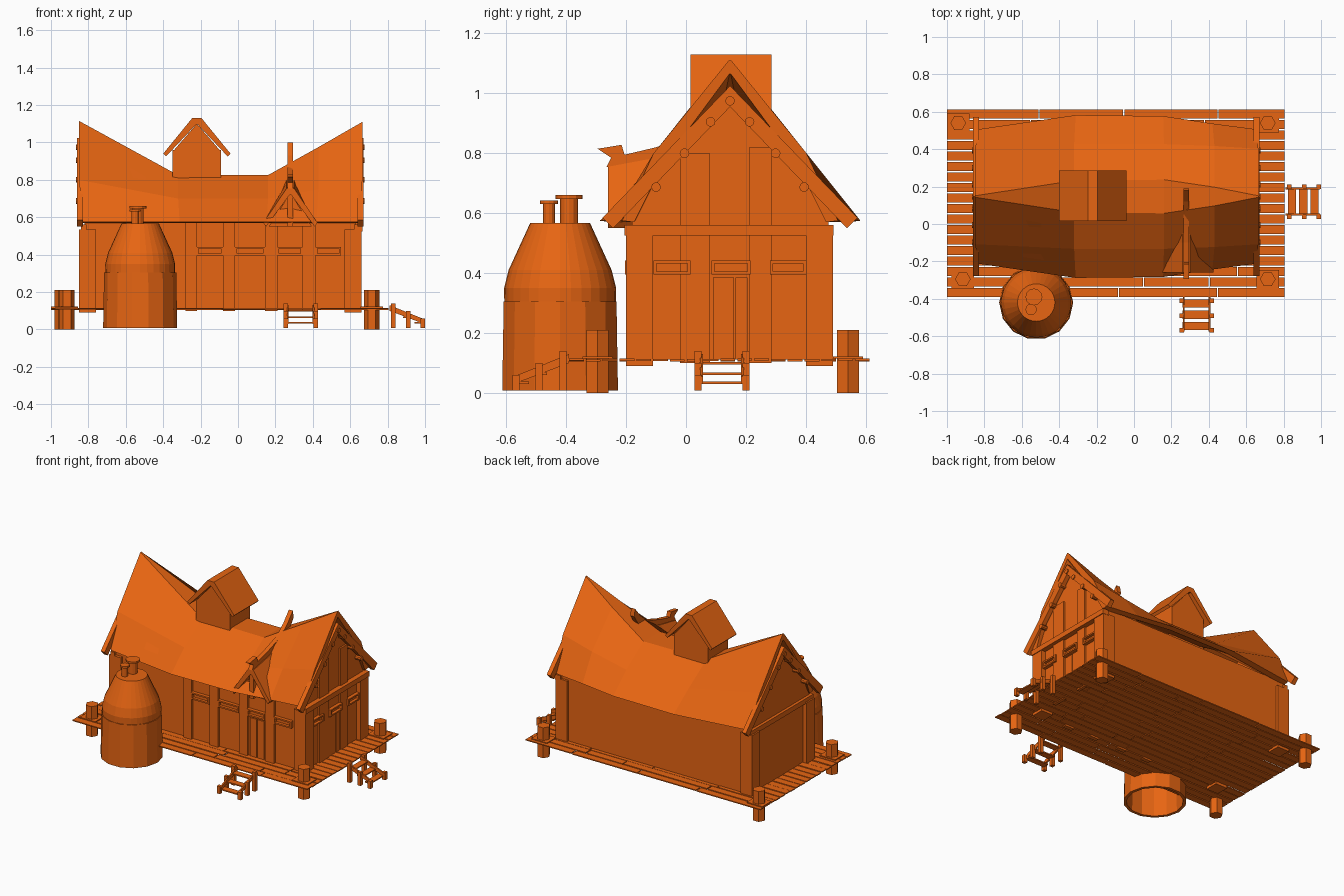
import bpy, bmesh, math, random
from mathutils import Vector

random.seed(4)
if "Cube" in bpy.data.objects:
    bpy.data.objects.remove(bpy.data.objects["Cube"], do_unlink=True)

ORANGE = (0.8, 0.13, 0.006, 1)
wood = bpy.data.materials.new("orange_wood")
wood.use_nodes = True
wood.diffuse_color = ORANGE
wood.node_tree.nodes["Principled BSDF"].inputs["Base Color"].default_value = ORANGE


def make(name, bm):
    bmesh.ops.recalc_face_normals(bm, faces=bm.faces)
    mesh = bpy.data.meshes.new(name)
    bm.to_mesh(mesh)
    bm.free()
    mesh.materials.append(wood)
    ob = bpy.data.objects.new(name, mesh)
    bpy.context.collection.objects.link(ob)
    return ob


def add_loft(bm, rings, loop=False):
    rows = [[bm.verts.new(p) for p in ring] for ring in rings]
    n = len(rows[0])
    pairs = list(zip(rows, rows[1:]))
    if loop:
        pairs.append((rows[-1], rows[0]))
    for a, b in pairs:
        for i in range(n):
            j = (i + 1) % n
            bm.faces.new((a[i], a[j], b[j], b[i]))
    if not loop:
        bm.faces.new(rows[0])
        bm.faces.new(rows[-1])


def loft(name, rings, loop=False):
    bm = bmesh.new()
    add_loft(bm, rings, loop)
    return make(name, bm)


def prism_rings(axis, pts, a, b):
    place = {"x": lambda p, q, d: (d, p, q), "y": lambda p, q, d: (p, d, q)}[axis]
    return [[place(p, q, d) for p, q in pts] for d in (a, b)]


def prism(name, axis, pts, a, b):
    return loft(name, prism_rings(axis, pts, a, b))


def add_box(bm, x0, x1, y0, y1, z0, z1):
    add_loft(bm, [[(x0, y0, z), (x1, y0, z), (x1, y1, z), (x0, y1, z)] for z in (z0, z1)])


def box(name, *limits):
    bm = bmesh.new()
    add_box(bm, *limits)
    return make(name, bm)


def ring(cx, cy, r, z, n, turn=0):
    return [(cx + r * math.cos(turn + math.tau * i / n),
             cy + r * math.sin(turn + math.tau * i / n), z) for i in range(n)]


def lathe(name, cx, cy, profile, n, loop=False):
    return loft(name, [ring(cx, cy, r, z, n) for r, z in profile], loop)


# Deck of long planks with staggered joints
bm = bmesh.new()
rows = 18
step = 1.01 / rows
for i in range(rows):
    y = -0.39 + i * step
    cuts = [-1, random.uniform(-.6, -.4), random.uniform(-.1, .1), random.uniform(.35, .6), .81]
    for a, b in zip(cuts, cuts[1:]):
        lift = random.uniform(0, .004)
        add_box(bm, a, b - .006, y, y + step - .007, .105 + lift, .112 + lift)
make("deck_planks", bm)

# Mooring posts with collars
for i, (x, y) in enumerate([(-.94, .54), (.715, .54), (-.915, -.295), (.715, -.295)]):
    lathe("deck_post_%d" % i, x, y, [(.042, 0), (.042, .21)], 6)
    box("post_collar_%d" % i, x - .06, x + .06, y - .05, y + .05, .115, .122)

# House body and corner posts
MID = .147
box("house_walls", -.82, .63, -.18, .475, .112, .58)
for x in (-.85, .57):
    for y in (-.2, .4):
        box("corner_post", x, x + .09, y, y + .09, .09, .535)


# Wall trim: u runs along the wall, d is how far it stands out
def trim(name, side, u0, u1, z0, z1, d):
    if side == "front":
        return box(name, u0, u1, -.18 - d, -.17, z0, z1)
    return box(name, .62, .63 + d, u0, u1, z0, z1)


def window(side, u0, u1):
    z0, z1, w = .395, .442, .01
    trim("window_sill", side, u0, u1, z0, z0 + w, .024)
    trim("window_head", side, u0, u1, z1 - w, z1, .024)
    for u in (u0, u1 - w):
        trim("window_jamb", side, u, u + w, z0, z1, .024)
    trim("window_pane", side, u0, u1, z0, z1, .004)


for u0, u1 in [(-.28, -.22), (-.08, -.015), (.145, .21), (.345, .415)]:
    trim("front_stud", "front", u0, u1, .1, .575, .018)
for u0, u1 in [(-.22, -.08), (-.015, .145), (.21, .345), (.415, .55)]:
    window("front", u0, u1)
trim("front_door", "front", .225, .275, .112, .38, .008)
trim("front_door", "front", .28, .33, .112, .38, .008)
for u0, u1, top in [(-.02, .08, .8), (.21, .285, .82)]:
    trim("side_stud", "right", u0, u1, .1, top, .012)
for u0, u1 in [(-.108, .015), (.085, .215), (.28, .4)]:
    window("right", u0, u1)
trim("side_door", "right", .09, .16, .112, .385, .008)
trim("side_door", "right", .165, .205, .112, .385, .008)
trim("side_beam", "right", -.205, .492, .525, .56, .035)
box("far_side_beam", -.84, -.81, -.2, .49, .525, .56)

# Gable panels, barge boards and pegs on both ends
panel = [(0, .99), (.24, .74), (.32, .57)]
panel = [(MID + h, z) for h, z in panel] + [(MID - h, z) for h, z in panel[:0:-1]]
barge = [(MID + h, z) for h, z in
         [(0, 1.025), (.425, .585), (.39, .55), (0, .955), (-.39, .55), (-.425, .585)]]
for inner, a, b in [(.6, .64, .67), (-.82, -.86, -.83)]:
    prism("gable_panel", "x", panel, inner, inner + .03)
    prism("barge_board", "x", barge, a, b)
    for h, z in [(0, .975), (.065, .905), (.152, .8), (.247, .687)]:
        for s in {h, -h}:
            pts = [(p, q + z) for p, q, _ in ring(MID + s, 0, .016, 0, 10)]
            prism("barge_peg", "x", pts, a - .006, b + .006)

# Sagging main roof: x, ridge half width, ridge z, hip half width, hip z, eave half width
rings = []
for x, r, rz, m, mz, e in [(-.85, .004, 1.115, .255, .8, .36), (-.32, .085, .825, .28, .7, .435),
                           (.16, .09, .825, .28, .7, .43), (.43, .05, .975, .27, .75, .39),
                           (.665, .004, 1.11, .255, .8, .36)]:
    ex = x * .975
    half = [(x, r, rz), (x, m, mz), (ex, e, .575), (ex, e - .04, .57),
            (x, m - .035, mz - .03), (x, max(r - .02, .002), rz - .045)]
    rings.append([(px, MID + h, z) for px, h, z in half]
                 + [(px, MID - h, z) for px, h, z in reversed(half)])
loft("main_roof", rings)

# Roof cupola
CX = -.22
box("cupola_walls", CX - .13, CX + .13, .04, .26, .74, .96)
prism("cupola_gable", "y", [(CX - .13, .95), (CX, 1.1), (CX + .13, .95)], .04, .26)
half = [(.025, 1.13), (.18, .94), (.165, .925), (.005, 1.095)]
prism("cupola_roof", "y", [(CX + h, z) for h, z in half]
      + [(CX - h, z) for h, z in reversed(half)], .015, .285)

# Dormer over the front door
DX = .28
rings = []
for y, z in [(-.26, .755), (-.1, .785), (.06, .835)]:
    half = [(.02, z), (.145, .57), (.13, .55), (.004, z - .035)]
    rings.append([(DX + h, y, q) for h, q in half]
                 + [(DX - h, y, q) for h, q in reversed(half)])
loft("dormer_roof", rings)
prism("dormer_gable", "y", [(DX - .115, .55), (DX, .73), (DX + .115, .55)], -.215, -.1)
box("dormer_king_post", DX - .015, DX + .015, -.25, -.21, .55, .76)
prism("dormer_ridge_beam", "x",
      [(-.295, .815), (-.215, .828), (-.205, .795), (-.1, .82), (.05, .87), (.12, .93),
       (.18, 1), (.19, .95), (.13, .86), (.05, .82), (-.1, .77), (-.22, .75),
       (-.265, .755), (-.25, .785)], DX - .015, DX + .015)

# Round kiln: open stave base, tapered hood and two capped flues
KX, KY = -.523, -.42
lathe("kiln_staves", KX, KY, [(.198, .008), (.193, .305), (.175, .305), (.178, .008)], 14, True)
lathe("kiln_hood", KX, KY, [(.186, .295), (.187, .35), (.172, .41), (.1, .567)], 32)
for x, y, r, top in [(-.55, -.457, .02, .642), (-.535, -.39, .03, .66)]:
    lathe("kiln_flue", x, y, [(r, .55), (r, top - .008)], 12)
    lathe("flue_cap", x, y, [(r * 1.5, top - .012), (r * 1.5, top)], 12)


# Steps leading off the deck, built outward along local x
def stairs(name, x, y, turn):
    bm = bmesh.new()
    for s in (-1, 1):
        w = s * .08
        for t, h in [(.02, .14), (.1, .1), (.177, .06)]:
            add_box(bm, t - .012, t + .012, w - .012, w + .012, .008, h)
        rail = [(0, .13), (.185, .055), (.185, .03), (0, .1)]
        add_loft(bm, prism_rings("y", rail, w - s * .016, w - s * .006))
    for t, z in [(.035, .1), (.095, .065), (.155, .035)]:
        add_box(bm, t - .022, t + .022, -.075, .075, z - .004, z + .004)
    ob = make(name, bm)
    ob.location = Vector((x, y, 0))
    ob.rotation_euler.z = turn


stairs("side_stairs", .81, .12, 0)
stairs("front_stairs", .335, -.39, -math.pi / 2)
